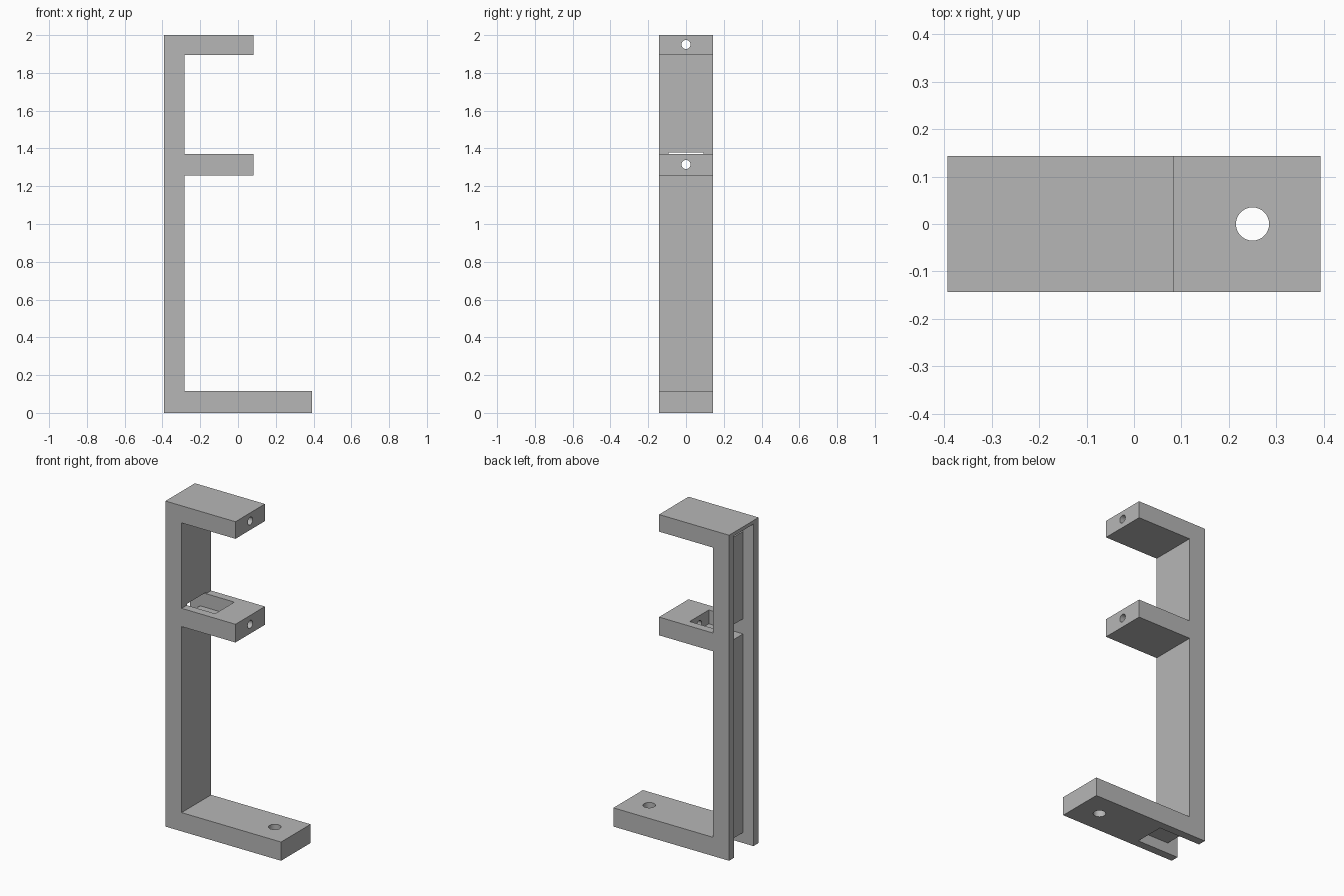
import bpy, bmesh, math

cube = bpy.data.objects.get("Cube")
if cube:
    bpy.data.objects.remove(cube, do_unlink=True)

grey = bpy.data.materials.new("plain grey")
grey.use_nodes = True
colour = (0.47, 0.47, 0.47, 1)
grey.diffuse_color = colour
grey.node_tree.nodes["Principled BSDF"].inputs["Base Color"].default_value = colour

# Main dimensions
BACK, INNER, ARM, FOOT = -0.393, -0.283, 0.083, 0.393
HALF = 0.143       # half depth of the bracket
SLOT = 0.093       # half width of the rear channel and pockets
POCKET = -0.1      # how far the pockets reach into the arms


def make_object(name, bm):
    bmesh.ops.recalc_face_normals(bm, faces=bm.faces)
    mesh = bpy.data.meshes.new(name)
    bm.to_mesh(mesh)
    bm.free()
    mesh.materials.append(grey)
    obj = bpy.data.objects.new(name, mesh)
    bpy.context.collection.objects.link(obj)
    return obj


def box(name, x0, x1, z0, z1):
    bm = bmesh.new()
    bmesh.ops.create_cube(bm, size=1)
    for v in bm.verts:
        v.co = (x1 if v.co.x > 0 else x0,
                SLOT if v.co.y > 0 else -SLOT,
                z1 if v.co.z > 0 else z0)
    return make_object(name, bm)


def rod(name, radius, length, location, along_x=False):
    bm = bmesh.new()
    bmesh.ops.create_cone(bm, cap_ends=True, segments=32, radius1=radius,
                          radius2=radius, depth=length)
    obj = make_object(name, bm)
    obj.location = location
    if along_x:
        obj.rotation_euler.y = math.pi / 2
    return obj


# Bracket: one side profile with spine, foot and two arms, extruded in depth
profile = [(BACK, 0), (FOOT, 0), (FOOT, 0.115), (INNER, 0.115),
           (INNER, 1.258), (ARM, 1.258), (ARM, 1.37), (INNER, 1.37),
           (INNER, 1.895), (ARM, 1.895), (ARM, 2), (BACK, 2)]
bm = bmesh.new()
face = bm.faces.new([bm.verts.new((x, -HALF, z)) for x, z in profile])
extruded = bmesh.ops.extrude_face_region(bm, geom=[face])["geom"]
bmesh.ops.translate(bm, vec=(0, 2 * HALF, 0),
                    verts=[g for g in extruded if isinstance(g, bmesh.types.BMVert)])
bracket = make_object("bracket", bm)

# Cable channel, pockets behind each arm, and drilled holes
cutters = [
    box("channel_cutter", BACK - 0.1, -0.323, -0.1, 1.978),
    box("foot_pocket_cutter", BACK - 0.12, POCKET - 0.01, -0.12, 0.065),
    box("middle_pocket_cutter", BACK - 0.14, POCKET + 0.01, 1.285, 1.378),
    box("top_pocket_cutter", BACK - 0.16, POCKET + 0.01, 1.915, 1.977),
    rod("foot_hole_cutter", 0.035, 0.4, (0.25, 0, 0.05)),
    rod("middle_hole_cutter", 0.024, 0.4, (0.05, 0, 1.315), True),
    rod("top_hole_cutter", 0.024, 0.4, (0.05, 0, 1.95), True),
]
bpy.context.view_layer.objects.active = bracket
for cutter in cutters:
    cutter.hide_render = True
    mod = bracket.modifiers.new(cutter.name, "BOOLEAN")
    mod.operation = "DIFFERENCE"
    mod.solver = "EXACT"
    mod.object = cutter
    bpy.ops.object.modifier_apply(modifier=mod.name)
for cutter in cutters:
    bpy.data.objects.remove(cutter, do_unlink=True)

# Smooth hole walls, crisp edges elsewhere
bpy.ops.object.select_all(action="DESELECT")
bracket.select_set(True)
bpy.ops.object.shade_smooth_by_angle(angle=math.radians(30))
